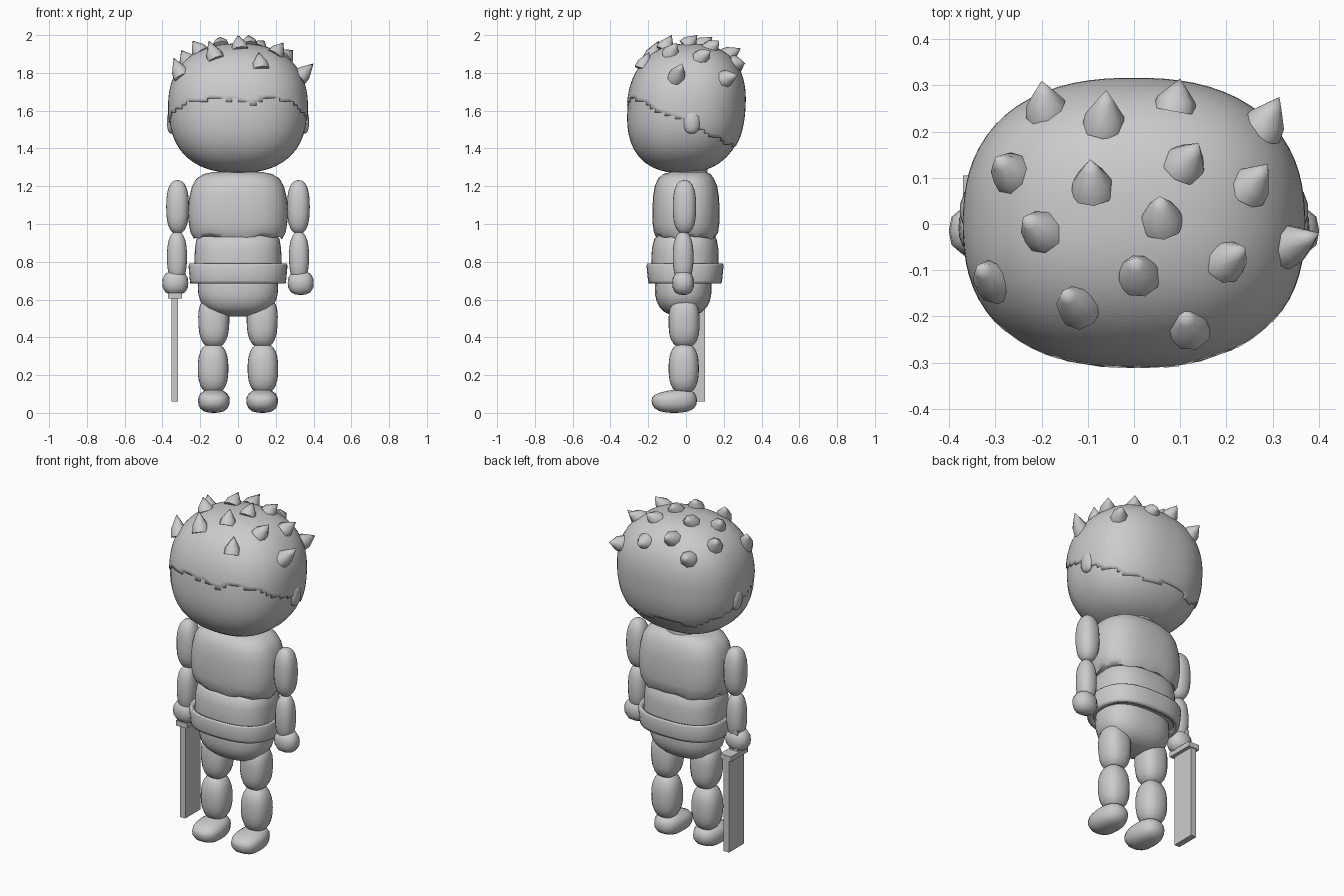
import bpy, bmesh, math
from mathutils import Vector

if "Cube" in bpy.data.objects:
    bpy.data.objects.remove(bpy.data.objects["Cube"])

grey = bpy.data.materials.new("light_grey")
grey.diffuse_color = (0.6, 0.6, 0.6, 1)
grey.use_nodes = True
grey.node_tree.nodes["Principled BSDF"].inputs["Base Color"].default_value = grey.diffuse_color


def finish(name, bm, angle=50):
    bmesh.ops.recalc_face_normals(bm, faces=bm.faces)
    mesh = bpy.data.meshes.new(name)
    bm.to_mesh(mesh)
    bm.free()
    mesh.materials.append(grey)
    obj = bpy.data.objects.new(name, mesh)
    bpy.context.collection.objects.link(obj)
    bpy.ops.object.select_all(action='DESELECT')
    obj.select_set(True)
    bpy.context.view_layer.objects.active = obj
    bpy.ops.object.shade_smooth_by_angle(angle=math.radians(angle))
    return obj


def blob_mesh(center, radii, n=2.4, segs=20, rings=14, warp=None):
    """Squared-off ellipsoid; warp edits the unit-sized shape."""
    bm = bmesh.new()
    bmesh.ops.create_uvsphere(bm, u_segments=segs, v_segments=rings, radius=1)
    for v in bm.verts:
        p = v.co / sum(abs(c) ** n for c in v.co) ** (1 / n)
        if warp:
            p = warp(p)
        v.co = Vector(c + q * r for c, q, r in zip(center, p, radii))
    return bm


def blob(name, *args, **kw):
    return finish(name, blob_mesh(*args, **kw))


def loft(name, rings, n=2.6, segs=40, hem=0.0, caps=True):
    """Stack of rounded-box rings (z, rx, ry, cy); hem makes the first ring uneven."""
    bm = bmesh.new()
    rows = []
    for k, (z, rx, ry, cy) in enumerate(rings):
        row = []
        for i in range(segs):
            a = 2 * math.pi * i / segs
            c, s = math.cos(a), math.sin(a)
            f = (abs(c) ** n + abs(s) ** n) ** (-1 / n)
            dz = hem * (math.sin(5 * a) + math.sin(11 * a + 1)) if k == 0 else 0
            row.append(bm.verts.new((rx * c * f, cy + ry * s * f, z + dz)))
        rows.append(row)
    for lo, hi in zip(rows, rows[1:]):
        for i in range(segs):
            j = (i + 1) % segs
            bm.faces.new((lo[i], lo[j], hi[j], hi[i]))
    if caps:
        bm.faces.new(rows[0])
        bm.faces.new(rows[-1])
    return finish(name, bm)


def box(name, lo, hi):
    bm = bmesh.new()
    bmesh.ops.create_cube(bm, size=1)
    for v in bm.verts:
        v.co = Vector(a + (b - a) * (c + 0.5) for a, b, c in zip(lo, hi, v.co))
    return finish(name, bm, 20)


# Head, leaning slightly forward at the chin
HEAD, HR, HN = (0, 0, 1.61), (0.365, 0.31, 0.34), 2.4


def lean(p):
    return Vector((p.x, p.y + 0.07 * p.z, p.z))


blob("head", HEAD, HR, n=HN, segs=32, rings=24, warp=lean)

# Hair cap with a ragged hairline, high in front and low behind
bm = blob_mesh(HEAD, [r * 1.015 for r in HR], n=HN, segs=72, rings=60, warp=lean)


def hairline(x, y):
    base = 1.53 - 0.52 * y if y < 0.2 else 1.42
    base = min(base, 1.655)
    return base + 0.012 * (math.sin(21 * x + 9 * y) + math.sin(47 * x + 1) * 0.6)


low = [f for f in bm.faces
       if f.calc_center_median().z < hairline(*f.calc_center_median().xy)]
bmesh.ops.delete(bm, geom=low, context='FACES')
hair = finish("hair_cap", bm)
thick = hair.modifiers.new("thickness", 'SOLIDIFY')
thick.thickness = 0.008
thick.offset = -1

# Hair spikes: base x, y, then tip x, y, z
SPIKES = [
    (-.19, .25, -.20, .31, 1.85), (-.065, .22, -.06, .29, 1.93),
    (.09, .26, .10, .315, 1.85), (.28, .21, .315, .275, 1.79),
    (-.265, .11, -.30, .145, 1.92), (-.09, .08, -.095, .14, 1.99),
    (.11, .13, .14, .175, 1.97), (.25, .08, .29, .13, 1.92),
    (-.20, -.015, -.24, .015, 1.97), (.06, .01, .055, .06, 2.0),
    (.33, -.05, .40, -.02, 1.85), (.20, -.08, .24, -.05, 1.96),
    (-.30, -.125, -.34, -.09, 1.88), (.01, -.11, 0, -.075, 2.0),
    (-.12, -.18, -.155, -.145, 1.97), (.12, -.225, .11, -.195, 1.91),
]
for i, (bx, by, tx, ty, tz) in enumerate(SPIKES):
    u = abs(bx / HR[0]) ** HN + abs((by - 0.02) / HR[1]) ** HN
    base = Vector((bx, by, HEAD[2] + HR[2] * max(0.12, 1 - u) ** (1 / HN)))
    tip = Vector((tx, ty, tz))
    axis = (tip - base).normalized()
    base -= axis * 0.015
    turn = axis.to_track_quat('Z', 'Y')
    length = (tip - base).length
    bm = bmesh.new()
    rows = []
    for t, r in ((0, 0.047), (0.35, 0.042), (0.7, 0.02)):
        rows.append([bm.verts.new(base + turn @ Vector((
            r * math.cos(k * math.tau / 8), r * math.sin(k * math.tau / 8),
            t * length))) for k in range(8)])
    top = bm.verts.new(tip)
    for k in range(8):
        j = (k + 1) % 8
        for a, b in zip(rows, rows[1:]):
            bm.faces.new((a[k], a[j], b[j], b[k]))
        bm.faces.new((rows[-1][k], rows[-1][j], top))
    bm.faces.new(rows[0])
    finish(f"hair_spike_{i + 1}", bm, 60)

# Trunk
loft("neck", [(1.22, .11, .10, .02), (1.32, .10, .09, .02)], n=2)
loft("chest", [(.93, .235, .155, 0), (.955, .252, .17, 0), (1.0, .26, .176, 0),
               (1.06, .265, .178, 0), (1.14, .258, .175, 0), (1.20, .243, .165, 0),
               (1.24, .22, .148, 0), (1.265, .18, .125, .005),
               (1.275, .13, .09, .01)], hem=0.006)
loft("waist", [(.70, .225, .17, -.005), (.78, .232, .178, -.005),
               (.87, .228, .176, -.005), (.92, .22, .165, -.003),
               (.945, .20, .145, 0)])
belt = loft("belt", [(.685, .252, .192, -.005), (.70, .255, .196, -.005),
                     (.78, .262, .204, -.005), (.79, .258, .2, -.005)], caps=False)
wall = belt.modifiers.new("thickness", 'SOLIDIFY')
wall.thickness = 0.03
wall.offset = -1
blob("hips", (0, -.015, .66), (.212, .15, .15), n=2.5, segs=32)


# Foot: flat sole, toe lower than the heel
def foot_shape(p):
    z = p.z if p.z < 0 else p.z * (0.85 + 0.2 * p.y)
    return Vector((p.x * (1 - 0.06 * p.y), p.y, z))


# Limbs and ears on both sides
for side, s in (("left", 1), ("right", -1)):
    blob(f"{side}_ear", (s * .352, .03, 1.54), (.025, .045, .062), segs=10, rings=8)
    blob(f"{side}_upper_arm", (s * .32, -.008, 1.09), (.06, .062, .142), n=2.5)
    blob(f"{side}_forearm", (s * .323, -.015, .825), (.053, .055, .135), n=2.4)
    blob(f"{side}_hand", (s * .332, -.015, .688), (.069, .058, .064), n=2.5,
         segs=12, rings=8)
    blob(f"{side}_thigh", (s * .128, -.01, .48), (.082, .082, .135), n=2.7,
         warp=lambda p, s=s: Vector((p.x * (1 + .06 * p.z), p.y, p.z)))
    blob(f"{side}_shin", (s * .132, -.012, .235), (.081, .08, .135), n=2.5)
    blob(f"{side}_foot", (s * .128, -.062, .066), (.083, .12, .066), n=2.6,
         segs=18, rings=10, warp=foot_shape)

# Broad blade held in the right hand
box("blade", (-.353, -.04, .06), (-.318, .10, .61))
box("guard", (-.37, -.055, .605), (-.297, .105, .635))
box("grip", (-.36, -.025, .63), (-.31, .03, .757))
